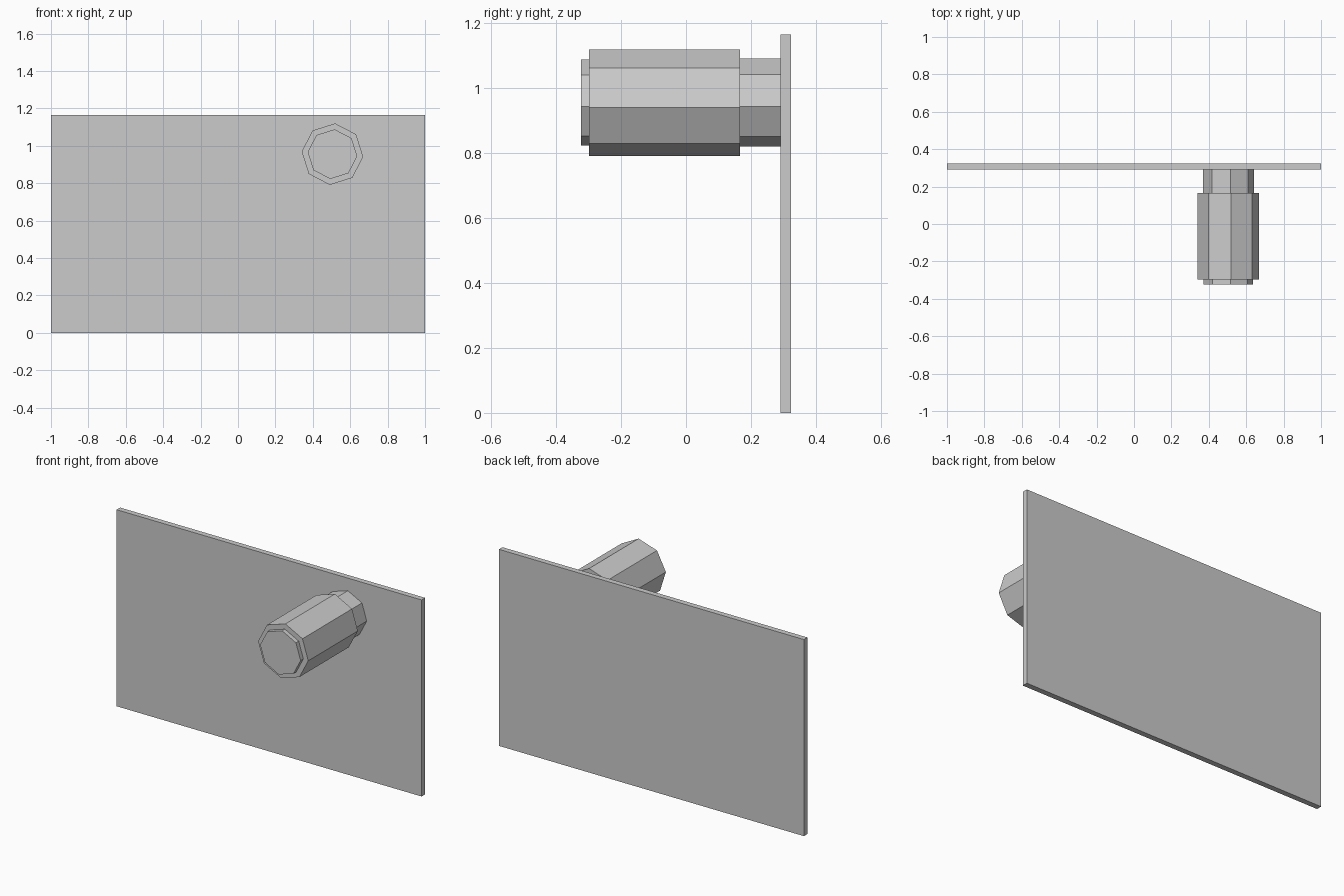
import bpy, bmesh
from math import cos, sin, radians

if "Cube" in bpy.data.objects:
    bpy.data.objects.remove(bpy.data.objects["Cube"])

CX, CZ, SIDES, TURN = 0.505, 0.955, 8, 85


def make_object(name, bm):
    bmesh.ops.recalc_face_normals(bm, faces=bm.faces)
    mesh = bpy.data.meshes.new(name)
    bm.to_mesh(mesh)
    bm.free()
    obj = bpy.data.objects.new(name, mesh)
    bpy.context.collection.objects.link(obj)


def stepped_knob(name, profile):
    """Closed octagonal body along y from (y, radius) steps."""
    bm = bmesh.new()
    rings = []
    for y, r in profile:
        angles = [radians(TURN + i * 360 / SIDES) for i in range(SIDES)]
        rings.append([bm.verts.new((CX + r * cos(a), y, CZ + r * sin(a))) for a in angles])
    for a, b in zip(rings, rings[1:]):
        for i in range(SIDES):
            j = (i + 1) % SIDES
            bm.faces.new((a[i], a[j], b[j], b[i]))
    bm.faces.new(rings[0])
    bm.faces.new(rings[-1])
    make_object(name, bm)


# Thin upright panel
bm = bmesh.new()
bmesh.ops.create_cube(bm, size=1)
bmesh.ops.scale(bm, vec=(2.0, 0.033, 1.165), verts=bm.verts)
bmesh.ops.translate(bm, vec=(0, 0.3075, 0.5825), verts=bm.verts)
make_object("back_panel", bm)

# Octagonal knob: front cap, wide grip, narrower neck meeting the panel
stepped_knob("knob", [
    (-0.324, 0.133), (-0.298, 0.133),
    (-0.298, 0.165), (0.166, 0.165),
    (0.166, 0.136), (0.291, 0.136),
])
